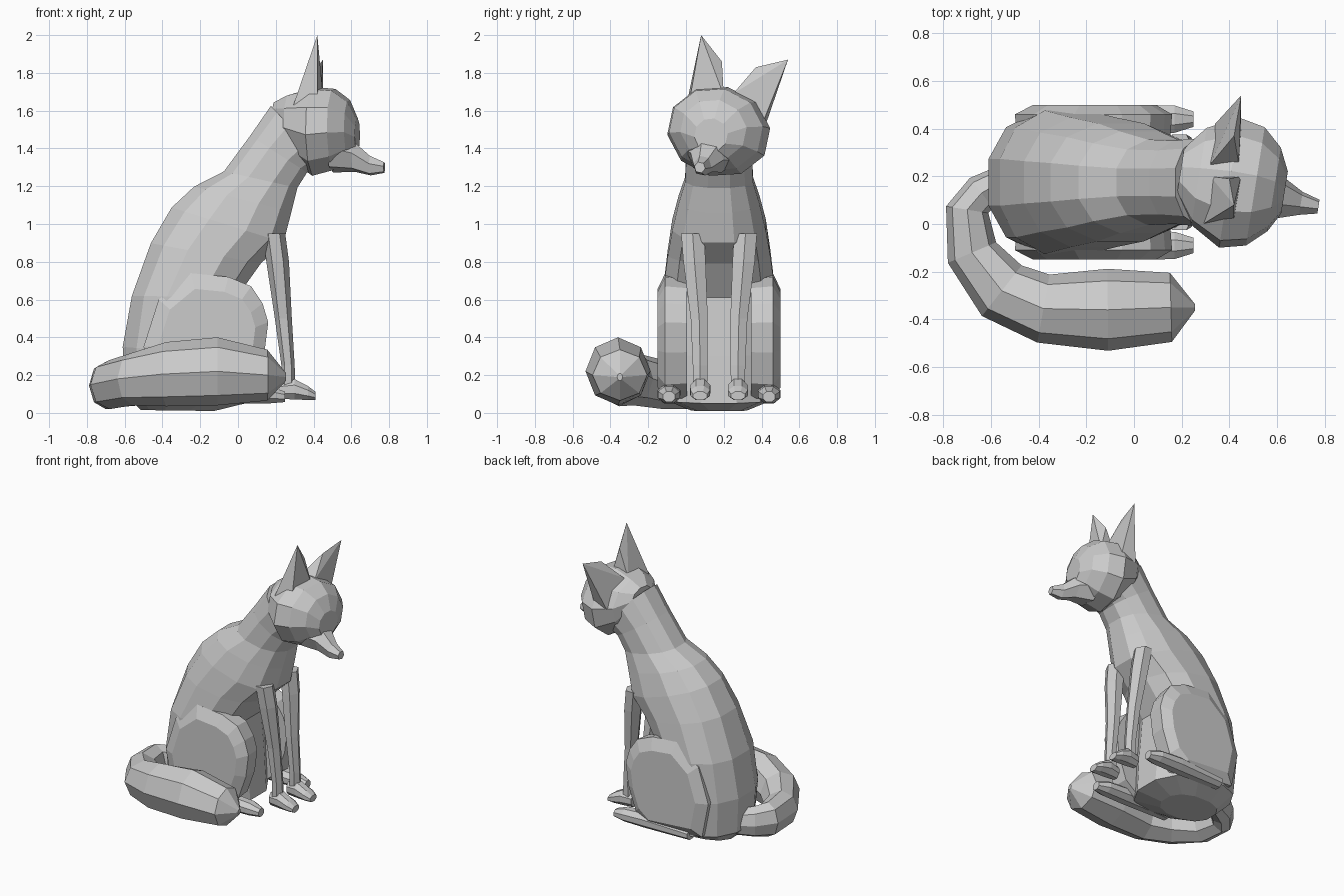
import bpy, bmesh, math
from mathutils import Vector, Matrix

if "Cube" in bpy.data.objects:
    bpy.data.objects.remove(bpy.data.objects["Cube"])

MID = 0.175  # y of the body's plane of symmetry


def finish(name, bm):
    bmesh.ops.recalc_face_normals(bm, faces=bm.faces)
    mesh = bpy.data.meshes.new(name)
    bm.to_mesh(mesh)
    bm.free()
    ob = bpy.data.objects.new(name, mesh)
    bpy.context.collection.objects.link(ob)
    return ob


def spow(v, p):
    return math.copysign(abs(v) ** p, v)


def loft(name, rings, n=8, phase=0.0, p=1.0, matrix=None):
    """Skin rings given as (centre, u axis, v axis) and cap both ends."""
    bm = bmesh.new()
    loops = []
    for c, u, v in rings:
        loop = []
        for i in range(n):
            a = 2 * math.pi * (i + phase) / n
            co = Vector(c) + Vector(u) * spow(math.cos(a), p) + Vector(v) * spow(math.sin(a), p)
            loop.append(bm.verts.new(co))
        loops.append(loop)
    for a, b in zip(loops, loops[1:]):
        for i in range(n):
            j = (i + 1) % n
            bm.faces.new((a[i], a[j], b[j], b[i]))
    bm.faces.new(loops[0])
    bm.faces.new(loops[-1])
    if matrix:
        bm.transform(matrix)
    return finish(name, bm)


def hull(name, points):
    bm = bmesh.new()
    verts = [bm.verts.new(p) for p in points]
    bmesh.ops.convex_hull(bm, input=verts)
    return finish(name, bm)


# Torso and neck: back point, front point, half width
torso = [((-.52, .015), (-.12, .01), .15), ((-.605, .10), (.05, .05), .29),
         ((-.62, .35), (.03, .30), .31), ((-.57, .62), (.0, .61), .31),
         ((-.47, .90), (.13, .79), .28), ((-.36, 1.09), (.25, .90), .255),
         ((-.24, 1.20), (.29, 1.06), .22), ((-.08, 1.28), (.32, 1.19), .185),
         ((.06, 1.47), (.37, 1.27), .18), ((.17, 1.63), (.46, 1.32), .19)]
rings = []
for (ax, az), (bx, bz), w in torso:
    a, b = Vector((ax, MID, az)), Vector((bx, MID, bz))
    rings.append(((a + b) / 2, (b - a) / 2, (0, w, 0)))
loft("body", rings, 12, 0.5, 0.85)

# Head, turned and tilted: forward, height, half width, half height
tilt = (Matrix.Translation((.42, .17, 1.49)) @ Matrix.Rotation(math.radians(-9), 4, 'Z')
        @ Matrix.Rotation(math.radians(-12), 4, 'X'))


def along_x(data, y=0.0):
    return [((x, y, z), (0, w, 0), (0, 0, h)) for x, z, w, h in data]


loft("head", along_x([(-.23, .08, .10, .08), (-.15, .03, .21, .17), (-.02, 0, .28, .24),
                      (.09, .01, .255, .22), (.17, .01, .18, .16), (.215, -.02, .09, .09)]),
     10, 0.5, matrix=tilt)
loft("snout", along_x([(.08, -.12, .15, .10), (.20, -.135, .09, .085),
                       (.29, -.185, .05, .055), (.365, -.195, .03, .03)]),
     6, matrix=tilt)

# Ears
hull("near_ear", [(.29, .0, 1.62), (.42, .02, 1.66), (.45, .2, 1.68), (.32, .2, 1.66),
                  (.40, .19, 1.86), (.42, .08, 2.0)])
hull("far_ear", [(.32, .25, 1.69), (.44, .25, 1.69), (.45, .40, 1.52), (.34, .42, 1.52),
                 (.42, .37, 1.83), (.45, .54, 1.87)])

# Legs, mirrored about the body plane
thigh = [(-.45, .10), (-.50, .35), (-.42, .60), (-.25, .74), (-.05, .72), (.07, .67),
         (.13, .58), (.16, .48), (.14, .32), (.08, .15), (-.02, .07)]
for side, s in (("right", -1), ("left", 1)):
    leg = [(.265, .10, .10, .04, .042), (.265, .10, .25, .035, .045), (.24, .105, .50, .045, .052),
           (.21, .13, .80, .06, .068), (.19, .14, .95, .06, .07)]
    loft(side + "_front_leg", [((x, MID + s * y, z), (hx, 0, 0), (0, hy, 0))
                               for x, y, z, hx, hy in leg], 6)
    loft(side + "_front_paw", along_x([(.22, .12, .04, .05), (.30, .125, .058, .058),
                                       (.37, .105, .056, .04), (.41, .09, .04, .024)],
                                      MID + s * .10), 8, 0.5)
    pts = []
    for y, k in ((.17, .97), (.285, 1.0), (.325, .78)):
        pts += [(-.15 + (x + .15) * k, MID + s * y, .36 + (z - .36) * k) for x, z in thigh]
    hull(side + "_haunch", pts)
    loft(side + "_hind_foot", along_x([(-.35, .09, .05, .04), (.0, .10, .065, .055),
                                       (.17, .095, .062, .048), (.25, .085, .035, .03)],
                                      MID + s * .265), 8, 0.5)

# Tail: x, y, z, half width, half height
tail = [(-.52, .20, .13, .06, .09), (-.64, .13, .14, .08, .11), (-.70, .06, .145, .09, .125),
        (-.68, -.12, .15, .11, .13), (-.555, -.28, .18, .135, .14), (-.38, -.355, .205, .145, .17),
        (-.11, -.36, .22, .172, .18), (.155, -.35, .20, .145, .135), (.255, -.35, .19, .015, .02)]
rings = []
for i, (x, y, z, w, h) in enumerate(tail):
    a, b = tail[max(i - 1, 0)], tail[min(i + 1, len(tail) - 1)]
    d = Vector((b[0] - a[0], b[1] - a[1], 0)).normalized()
    rings.append(((x, y, z), (-d.y * w, d.x * w, 0), (0, 0, h)))
loft("tail", rings, 8)
